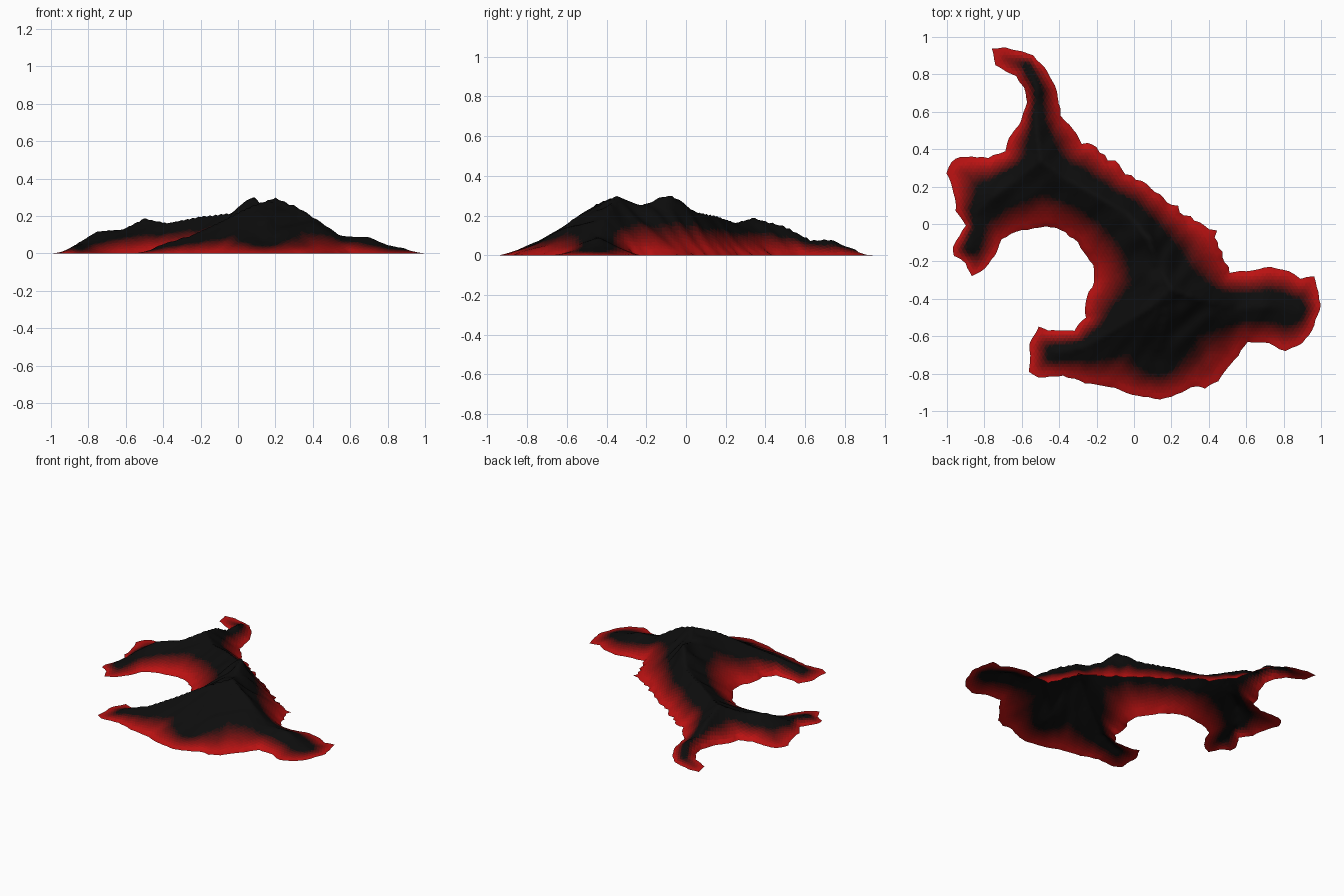
import bpy, math, random
from mathutils import Vector, noise
from mathutils.geometry import delaunay_2d_cdt

if "Cube" in bpy.data.objects:
    bpy.data.objects.remove(bpy.data.objects["Cube"])

random.seed(4)
STEP = 0.02

# shoreline (clockwise from the northern tip), ragged north-east edge kept separate
NORTH = [(-.76, .94), (-.68, .945), (-.6, .92), (-.54, .9), (-.47, .83), (-.42, .74), (-.4, .61)]
RAGGED = [(-.4, .61), (-.3, .45), (-.2, .41), (-.02, .25), (.09, .19), (.3, .04), (.43, -.04),
          (.51, -.26)]
COAST = [(.6, -.25), (.73, -.23), (.83, -.25), (.89, -.29), (.96, -.28), (1, -.43), (.95, -.57),
         (.9, -.64), (.81, -.68), (.72, -.64), (.61, -.63), (.52, -.75), (.45, -.84), (.38, -.88),
         (.33, -.865), (.23, -.91), (.14, -.94), (.02, -.92), (-.1, -.88), (-.26, -.85),
         (-.38, -.81), (-.51, -.82), (-.56, -.79), (-.555, -.64), (-.51, -.55), (-.46, -.57),
         (-.32, -.57), (-.26, -.5), (-.255, -.39), (-.21, -.31), (-.22, -.22), (-.3, -.1),
         (-.39, -.03), (-.47, -.01), (-.63, -.04), (-.71, -.08), (-.74, -.17), (-.8, -.24),
         (-.87, -.28), (-.9, -.21), (-.96, -.17), (-.97, -.12), (-.9, -.01), (-.95, .07),
         (-.97, .2), (-1, .27), (-.98, .33), (-.93, .36), (-.78, .355), (-.69, .39), (-.67, .46),
         (-.62, .52), (-.57, .65), (-.59, .73), (-.63, .79), (-.74, .85)]

# crest lines: x, y, height
RIDGES = [
    [(.2, -.35, .3), (.13, -.23, .25), (.08, -.08, .315), (-.03, .05, .22), (-.2, .15, .2),
     (-.38, .25, .165), (-.5, .34, .19), (-.52, .5, .15), (-.53, .63, .08), (-.52, .72, .085),
     (-.57, .85, .03)],
    [(-.5, .34, .19), (-.62, .24, .13), (-.75, .15, .12), (-.85, .05, .06), (-.88, -.13, .04)],
    [(.2, -.35, .3), (.32, -.39, .25), (.4, -.41, .2), (.55, -.45, .095), (.7, -.44, .09),
     (.8, -.45, .045), (.88, -.47, .03)],
    [(.2, -.35, .3), (.08, -.45, .26), (-.08, -.55, .18), (-.25, -.65, .1), (-.42, -.69, .045)],
    [(.2, -.35, .3), (.15, -.56, .19), (.13, -.72, .07)],
]


def resample(points, jag):
    out = []
    for a, b in zip(points, points[1:]):
        a, b = Vector(a), Vector(b)
        n = max(1, round((b - a).length / 0.03))
        side = Vector((a.y - b.y, b.x - a.x)).normalized()
        for i in range(n):
            out.append(a.lerp(b, i / n) + side * random.uniform(-jag, jag))
    return out


def seg_param(p, a, b):
    d = b - a
    t = max(0, min(1, (p - a).dot(d) / d.length_squared))
    return (p - a - d * t).length, t


def inside(p, loop):
    hit = False
    for a, b in zip(loop, loop[1:] + loop[:1]):
        if (a.y > p.y) != (b.y > p.y) and p.x < a.x + (p.y - a.y) * (b.x - a.x) / (b.y - a.y):
            hit = not hit
    return hit


def shore_distance(p):
    return min(seg_param(p, a, b)[0] for a, b in zip(shore, shore[1:] + shore[:1]))


def ridge_info(p):
    best = (9, 0)
    for a, b, za, zb in crest:
        d, t = seg_param(p, a, b)
        best = min(best, (d, za + (zb - za) * t))
    return best


shore = (resample(NORTH, .004) + resample(RAGGED, .016)
         + resample([RAGGED[-1]] + COAST + [NORTH[0]], .004))
crest = [(Vector(a[:2]), Vector(b[:2]), a[2], b[2]) for r in RIDGES for a, b in zip(r, r[1:])]

# fill the shoreline with an even triangle lattice
pts = list(shore)
for j in range(-55, 56):
    for i in range(-52, 53):
        p = Vector(((i + .5 * (j % 2)) * STEP, j * STEP * .87))
        if inside(p, shore) and shore_distance(p) > .011:
            pts.append(p)
n = len(shore)
co, _, tris, *_ = delaunay_2d_cdt(pts, [(i, (i + 1) % n) for i in range(n)], [], 1, 1e-5)
tris = [t if (co[t[1]] - co[t[0]]).cross(co[t[2]] - co[t[0]]) > 0 else t[::-1] for t in tris]

# relax heights between the shore (zero) and the crests
near = [set() for _ in co]
for t in tris:
    for k in range(3):
        near[t[k]].update((t[k - 1], t[k - 2]))
dist = [shore_distance(p) for p in co]
ridge = [ridge_info(p) for p in co]
z, free = [0.0] * len(co), []
for i in range(len(co)):
    if dist[i] < .002:
        continue
    z[i] = ridge[i][1] * dist[i] / (dist[i] + ridge[i][0])
    if ridge[i][0] > .016:
        free.append((i, list(near[i])))
for _ in range(200):
    for i, nb in free:
        z[i] += 1.6 * (sum(z[k] for k in nb) / len(nb) - z[i])

# gullies running down the slopes
for i, p in enumerate(co):
    along = p.x * .8 - p.y * .6
    g = noise.noise(Vector((along * 14, (p.x * .6 + p.y * .8) * 4, 0)))
    z[i] = max(0, z[i] * (1 + .16 * g * min(1, ridge[i][0] / .08)))

mesh = bpy.data.meshes.new("island_terrain")
mesh.from_pydata([(p.x, p.y, h) for p, h in zip(co, z)], [], tris)
island = bpy.data.objects.new("island_terrain", mesh)
bpy.context.collection.objects.link(island)

# red shore fading to black uplands
SHADES = 16
for k in range(SHADES):
    f = (1 - k / (SHADES - 1)) ** 1.4
    m = bpy.data.materials.new(f"shade_{k}")
    m.diffuse_color = (.004 + .5 * f, .004 + .002 * f, .004 + .002 * f, 1)
    m.use_nodes = True
    m.node_tree.nodes["Principled BSDF"].inputs["Base Color"].default_value = m.diffuse_color
    mesh.materials.append(m)
for poly in mesh.polygons:
    d = sum(dist[v] for v in poly.vertices) / 3
    r = sum(ridge[v][0] for v in poly.vertices) / 3
    t = max(0, min(1, (d / (d + .8 * r + .03) - .12) / .45))
    poly.material_index = round(t * (SHADES - 1))
    poly.use_smooth = True
